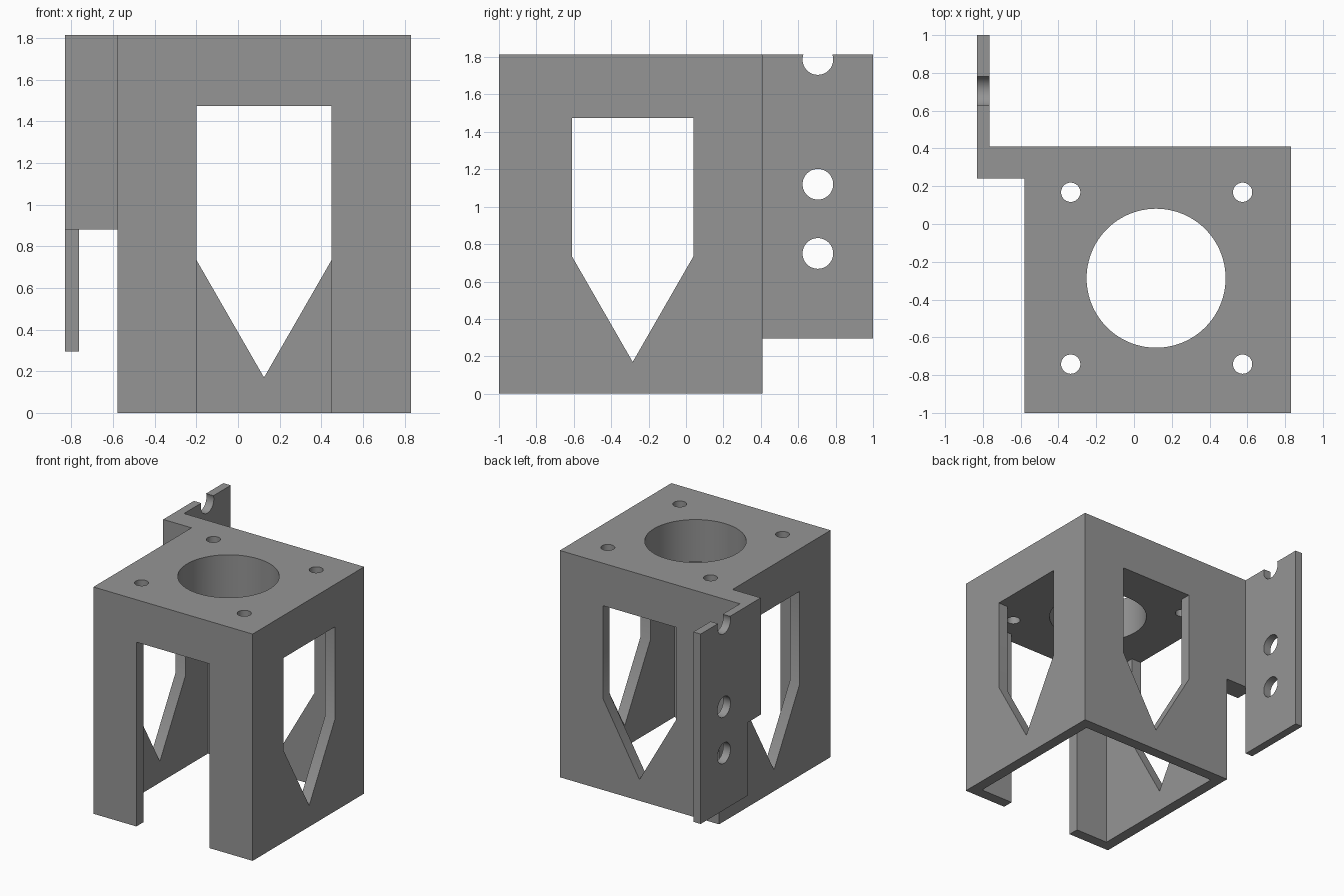
import bpy, bmesh, math
from mathutils import Matrix, Vector

if "Cube" in bpy.data.objects:
    bpy.data.objects.remove(bpy.data.objects["Cube"])

grey = bpy.data.materials.new("plain grey")
grey.diffuse_color = (0.3, 0.3, 0.3, 1)
grey.use_nodes = True
grey.node_tree.nodes["Principled BSDF"].inputs["Base Color"].default_value = grey.diffuse_color

CX, CY = 0.125, -0.295      # centre of the housing
HALF, TOP, WALL = 0.705, 1.815, 0.088
DECK = 1.475                # underside of the thick top plate
AXES = {"x": Vector((1, 0, 0)), "y": Vector((0, 1, 0)), "z": Vector((0, 0, 1))}


def prism(name, points, axis, lo, hi):
    """Extrude a profile along an axis; points are (y,z), (x,z) or (x,y)."""
    place = {"x": lambda a, b: (lo, a, b), "y": lambda a, b: (a, lo, b),
             "z": lambda a, b: (a, b, lo)}[axis]
    bm = bmesh.new()
    face = bm.faces.new([bm.verts.new(place(a, b)) for a, b in points])
    new = bmesh.ops.extrude_face_region(bm, geom=[face])["geom"]
    bmesh.ops.translate(bm, vec=AXES[axis] * (hi - lo),
                        verts=[v for v in new if isinstance(v, bmesh.types.BMVert)])
    bmesh.ops.recalc_face_normals(bm, faces=bm.faces)
    mesh = bpy.data.meshes.new(name)
    bm.to_mesh(mesh)
    bm.free()
    mesh.materials.append(grey)
    obj = bpy.data.objects.new(name, mesh)
    bpy.context.collection.objects.link(obj)
    return obj


def rect(a0, a1, b0, b1):
    return [(a0, b0), (a1, b0), (a1, b1), (a0, b1)]


def circle(a, b, r, n=64):
    return [(a + r * math.cos(2 * math.pi * i / n),
             b + r * math.sin(2 * math.pi * i / n)) for i in range(n)]


def window(c):
    """Square-topped window with a pointed bottom."""
    return [(c, 0.17), (c + 0.325, 0.735), (c + 0.325, DECK),
            (c - 0.325, DECK), (c - 0.325, 0.735)]


def cut(obj, cutters):
    for c in cutters:
        mod = obj.modifiers.new("cut", "BOOLEAN")
        mod.operation, mod.solver, mod.object = "DIFFERENCE", "EXACT", c
        bpy.context.view_layer.objects.active = obj
        bpy.ops.object.modifier_apply(modifier=mod.name)
        bpy.data.objects.remove(c)


def smooth(obj):
    bpy.ops.object.select_all(action="DESELECT")
    obj.select_set(True)
    bpy.context.view_layer.objects.active = obj
    bpy.ops.object.shade_smooth_by_angle(angle=math.radians(30))


# Housing: open-bottomed box with a thick top plate
x0, x1, y0, y1 = CX - HALF, CX + HALF, CY - HALF, CY + HALF
housing = prism("housing", rect(x0, x1, y0, y1), "z", 0, TOP)
cutters = [
    prism("cavity", rect(x0 + WALL, x1 - WALL, y0 + WALL, y1 - WALL), "z", -0.1, DECK),
    prism("front_slot", rect(CX - 0.325, CX + 0.325, -0.1, DECK), "y", y0 - 0.1, CY),
    prism("back_window", window(CX), "y", CY, y1 + 0.1),
    prism("side_windows", window(CY + 0.01), "x", x0 - 0.1, x1 + 0.1),
    prism("centre_bore", circle(CX - 0.008, CY + 0.008, 0.368, 96), "z", 1.3, 2),
]
# Four screw holes
for sx in (-1, 1):
    for sy in (-1, 1):
        cutters.append(prism("screw_hole", circle(CX - 0.005 + sx * 0.455, CY + 0.008 + sy * 0.455,
                                                  0.051, 40), "z", 1.3, 2))
cut(housing, cutters)
smooth(housing)

# Side bracket: short arm off the back corner and a thin upright plate
bracket_arm = prism("bracket_arm", rect(-0.83, x0, 0.24, y1), "z", 0.88, TOP)
bracket_plate = prism("bracket_plate", rect(y1, 1.0, 0.295, TOP), "x", -0.83, -0.765)
cut(bracket_plate, [prism("bolt_hole", circle(0.705, z, 0.082, 48), "x", -1, -0.6)
                    for z in (0.75, 1.12, 1.787)])
smooth(bracket_plate)
